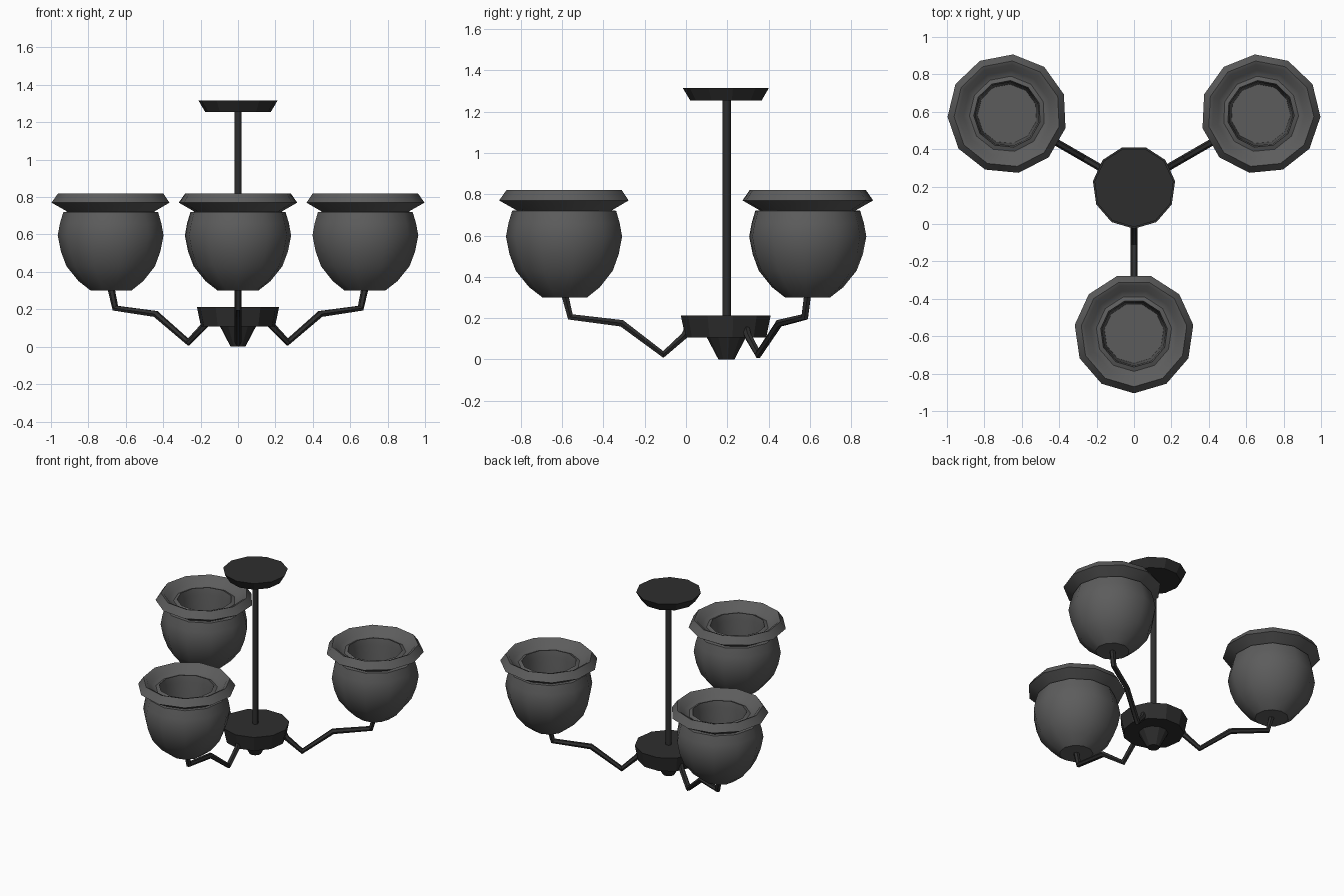
import bpy, bmesh
from math import sin, cos, pi, radians
from mathutils import Vector, Matrix

if "Cube" in bpy.data.objects:
    bpy.data.objects.remove(bpy.data.objects["Cube"], do_unlink=True)

CENTRE = Vector((0, 0.197, 0))
REACH = 0.782
SIDES = 11


def material(name, grey):
    m = bpy.data.materials.new(name)
    m.use_nodes = True
    colour = (grey, grey, grey, 1)
    m.diffuse_color = colour
    m.node_tree.nodes["Principled BSDF"].inputs["Base Color"].default_value = colour
    return m


metal = material("blackened metal", 0.027)
glass = material("smoky grey glass", 0.108)


def add(name, mesh, mat, matrix, smooth=None):
    obj = bpy.data.objects.new(name, mesh)
    bpy.context.collection.objects.link(obj)
    mesh.materials.clear()
    mesh.materials.append(mat)
    obj.matrix_world = matrix
    if smooth:
        bpy.ops.object.select_all(action="DESELECT")
        obj.select_set(True)
        bpy.context.view_layer.objects.active = obj
        bpy.ops.object.shade_smooth_by_angle(angle=radians(smooth))
    return obj


def lathe(name, profile, sides=SIDES):
    """Turn a (radius, height) profile round z and cap both ends."""
    bm = bmesh.new()
    rings = []
    for r, z in profile:
        angles = [2 * pi * k / sides - pi / 2 for k in range(sides)]
        rings.append([bm.verts.new((r * cos(a), r * sin(a), z)) for a in angles])
    for low, high in zip(rings, rings[1:]):
        for k in range(sides):
            n = (k + 1) % sides
            bm.faces.new((low[k], low[n], high[n], high[k]))
    bm.faces.new(rings[0][::-1])
    bm.faces.new(rings[-1])
    bmesh.ops.recalc_face_normals(bm, faces=bm.faces)
    mesh = bpy.data.meshes.new(name)
    bm.to_mesh(mesh)
    bm.free()
    return mesh


def tube(name, points, radius):
    """Sweep a six-sided section along a bent path."""
    curve = bpy.data.curves.new(name, "CURVE")
    curve.dimensions = "3D"
    curve.bevel_depth = radius
    curve.bevel_resolution = 1
    curve.use_fill_caps = True
    spline = curve.splines.new("POLY")
    spline.points.add(len(points) - 1)
    for p, (r, z) in zip(spline.points, points):
        p.co = (0, -r, z, 1)
    temp = bpy.data.objects.new(name, curve)
    bpy.context.collection.objects.link(temp)
    graph = bpy.context.evaluated_depsgraph_get()
    mesh = bpy.data.meshes.new_from_object(temp.evaluated_get(graph))
    bpy.data.objects.remove(temp, do_unlink=True)
    return mesh


# Central stem: ceiling plate, rod, hub and finial
middle = Matrix.Translation(CENTRE)
add("ceiling_plate", lathe("ceiling_plate", [(0.177, 1.255), (0.213, 1.315)]), metal, middle)
add("rod", lathe("rod", [(0.02, 0.2), (0.02, 1.26)], 8), metal, middle, 50)
add("hub", lathe("hub", [(0.2, 0.107), (0.222, 0.213)]), metal, middle)
add("finial", lathe("finial", [(0.04, 0), (0.098, 0.11)]), metal, middle)

# Arm path and shade profile, outside first and then down the inside
arm_mesh = tube("arm", [(0.185, 0.155), (0.205, 0.115), (0.307, 0.024),
                        (0.508, 0.175), (0.757, 0.206), (0.782, 0.305)], 0.019)
shade_profile = [
    (0.11, 0.3), (0.175, 0.35), (0.24, 0.43), (0.27, 0.51), (0.287, 0.595),
    (0.275, 0.66), (0.257, 0.72), (0.235, 0.722), (0.32, 0.77), (0.285, 0.82),
    (0.265, 0.812), (0.235, 0.775), (0.203, 0.765), (0.18, 0.775),
    (0.172, 0.73), (0.16, 0.36)]
shade_mesh = lathe("shade", shade_profile)

# Three arms and shades spaced evenly round the stem
for i, place in enumerate(("front", "back_left", "back_right")):
    turn = middle @ Matrix.Rotation(i * 2 * pi / 3, 4, "Z")
    add(place + "_arm", arm_mesh.copy(), metal, turn, 35)
    out = turn @ Matrix.Translation((0, -REACH, 0))
    add(place + "_shade", shade_mesh.copy(), glass, out, 38)
